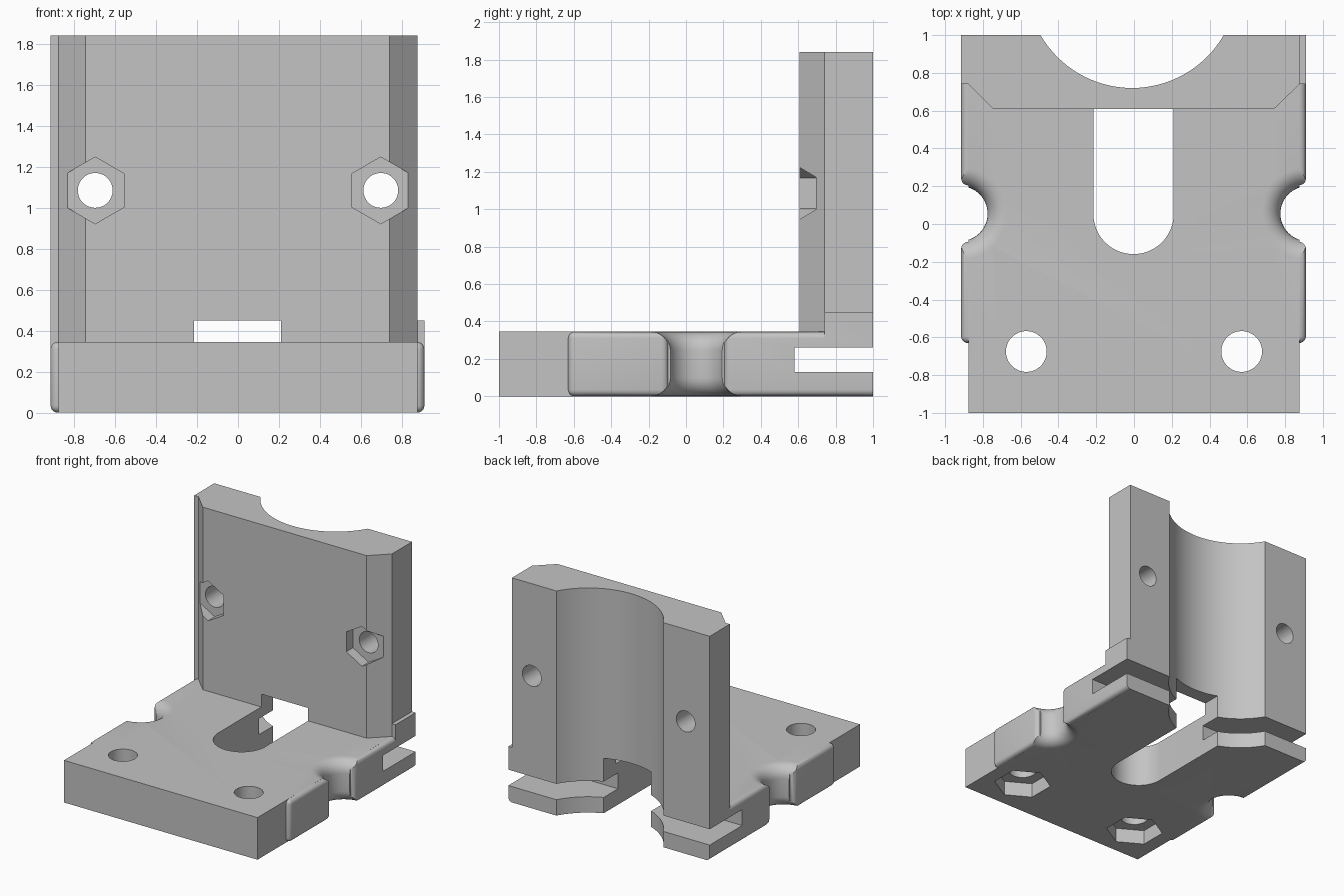
import bpy, bmesh, math
from mathutils import Matrix, Vector

cube = bpy.data.objects.get("Cube")
if cube:
    bpy.data.objects.remove(cube, do_unlink=True)

BASE_TOP, TOP = 0.345, 1.84
LEFT, RIGHT, CORE = 0.91, -0.915, 0.877
NOTCH_Y, FILLET = 0.055, 0.10

grey = bpy.data.materials.new("plain grey")
grey.use_nodes = True
COLOUR = (0.55, 0.55, 0.55, 1)
grey.diffuse_color = COLOUR
grey.node_tree.nodes["Principled BSDF"].inputs["Base Color"].default_value = COLOUR


def finish(bm, name):
    bmesh.ops.recalc_face_normals(bm, faces=bm.faces)
    mesh = bpy.data.meshes.new(name)
    bm.to_mesh(mesh)
    bm.free()
    mesh.materials.append(grey)
    ob = bpy.data.objects.new(name, mesh)
    bpy.context.collection.objects.link(ob)
    return ob


def prism(name, outline, z0, z1):
    bm = bmesh.new()
    face = bm.faces.new([bm.verts.new((x, y, z0)) for x, y in outline])
    ext = bmesh.ops.extrude_face_region(bm, geom=[face])["geom"]
    verts = [v for v in ext if isinstance(v, bmesh.types.BMVert)]
    bmesh.ops.translate(bm, vec=(0, 0, z1 - z0), verts=verts)
    return finish(bm, name)


def box(name, x0, x1, y0, y1, z0, z1, round_edges=0):
    x0, x1 = sorted((x0, x1))
    ob = prism(name, [(x0, y0), (x1, y0), (x1, y1), (x0, y1)], z0, z1)
    if round_edges:
        bm = bmesh.new()
        bm.from_mesh(ob.data)
        # the rear end stays sharp where it meets the back plane
        edges = [e for e in bm.edges if any(v.co.y < 0.99 for v in e.verts)]
        bmesh.ops.bevel(bm, geom=edges, offset=round_edges, segments=5,
                        profile=0.5, affect='EDGES')
        bm.to_mesh(ob.data)
        bm.free()
    return ob


def rod(name, centre, radius, depth, sides, along_y=False):
    bm = bmesh.new()
    bmesh.ops.create_cone(bm, cap_ends=True, segments=sides, radius1=radius,
                          radius2=radius, depth=depth)
    # hexagons point along local y
    turn = Matrix.Rotation(math.pi / 2, 4, 'X') if along_y else Matrix()
    spin = Matrix()
    if sides == 6:
        tip = max(bm.verts, key=lambda v: v.co.y).co
        spin = Matrix.Rotation(math.pi / 2 - math.atan2(tip.y, tip.x), 4, 'Z')
    bm.transform(Matrix.Translation(Vector(centre)) @ turn @ spin)
    return finish(bm, name)


def flared_notch(x):
    """Waisted cutter whose ends flare out to round over the plate edges."""
    waist, steps = 0.145, 8
    arc = [(waist + FILLET * (1 - math.cos(a)), FILLET * math.sin(a))
           for a in (math.pi / 2 * i / steps for i in range(steps + 1))]
    upper = [(r, BASE_TOP - FILLET + h) for r, h in arc]
    lower = [(r, FILLET - h) for r, h in reversed(arc)]
    wide = waist + FILLET
    profile = [(0, -0.05), (wide, -0.05)] + lower + upper
    profile += [(wide, BASE_TOP + 0.05), (0, BASE_TOP + 0.05)]
    bm = bmesh.new()
    verts = [bm.verts.new((r, 0, z)) for r, z in profile]
    edges = [bm.edges.new(pair) for pair in zip(verts, verts[1:])]
    bmesh.ops.spin(bm, geom=verts + edges, cent=(0, 0, 0), axis=(0, 0, 1),
                   angle=math.tau, steps=64)
    bmesh.ops.remove_doubles(bm, verts=bm.verts, dist=0.0005)
    bmesh.ops.translate(bm, vec=(x, NOTCH_Y, 0), verts=bm.verts)
    return finish(bm, "notch_cutter")


def combine(target, tool, operation):
    mod = target.modifiers.new("join", 'BOOLEAN')
    mod.operation, mod.solver, mod.object = operation, 'EXACT', tool
    bpy.context.view_layer.objects.active = target
    bpy.ops.object.modifier_apply(modifier=mod.name)
    bpy.data.objects.remove(tool, do_unlink=True)


# Base plate and upright wall with chamfered front corners
bracket = box("clamp_bracket", -CORE, CORE, -1, 1, 0, BASE_TOP)
adds = [prism("wall", [(-0.745, 0.608), (0.74, 0.608), (CORE, 0.74), (CORE, 1),
                       (-CORE, 1), (-CORE, 0.74)], 0.3, TOP)]

# Rounded side rails, split by the notches, and rear corner lugs
for side, lug_top in ((LEFT, 0.45), (RIGHT, TOP)):
    inner = math.copysign(0.7, side)
    adds.append(box("front_rail", inner, side, -0.63, -0.095, 0, BASE_TOP, 0.035))
    adds.append(box("rear_rail", inner, side, 0.205, 1, 0, BASE_TOP, 0.035))
    adds.append(box("corner_lug", math.copysign(0.82, side), side, 0.74, 1, 0.28, lug_top))
for part in adds:
    combine(bracket, part, 'UNION')

# Side notches, clamp slit, rear cradle and central keyhole slot
cuts = [flared_notch(0.92), flared_notch(-0.92),
        box("slit_cutter", -1.2, 1.2, 0.58, 1.2, 0.13, 0.26),
        rod("cradle_cutter", (-0.01, 1.28, 1), 0.56, 3, 96)]
slot = [(0.21, 1.3), (-0.215, 1.3)]
slot += [(-0.0025 - 0.2125 * math.cos(a), 0.053 - 0.2125 * math.sin(a))
         for a in (math.pi * i / 32 for i in range(33))]
cuts.append(prism("slot_cutter", slot, -0.1, 0.45))

# Bolt holes with hexagonal nut pockets
for s in (-1, 1):
    cuts += [rod("base_hole", (s * 0.57, -0.675, 0.2), 0.108, 1, 48),
             rod("base_nut_pocket", (s * 0.57, -0.675, 0), 0.22, 0.24, 6),
             rod("wall_hole", (s * 0.697, 0.8, 1.085), 0.085, 1, 48, True),
             rod("wall_nut_pocket", (s * 0.697, 0.595, 1.085), 0.163, 0.2, 6, True)]
for cutter in cuts:
    combine(bracket, cutter, 'DIFFERENCE')

bpy.ops.object.select_all(action='DESELECT')
bracket.select_set(True)
bpy.context.view_layer.objects.active = bracket
bpy.ops.object.shade_smooth_by_angle(angle=math.radians(30))
